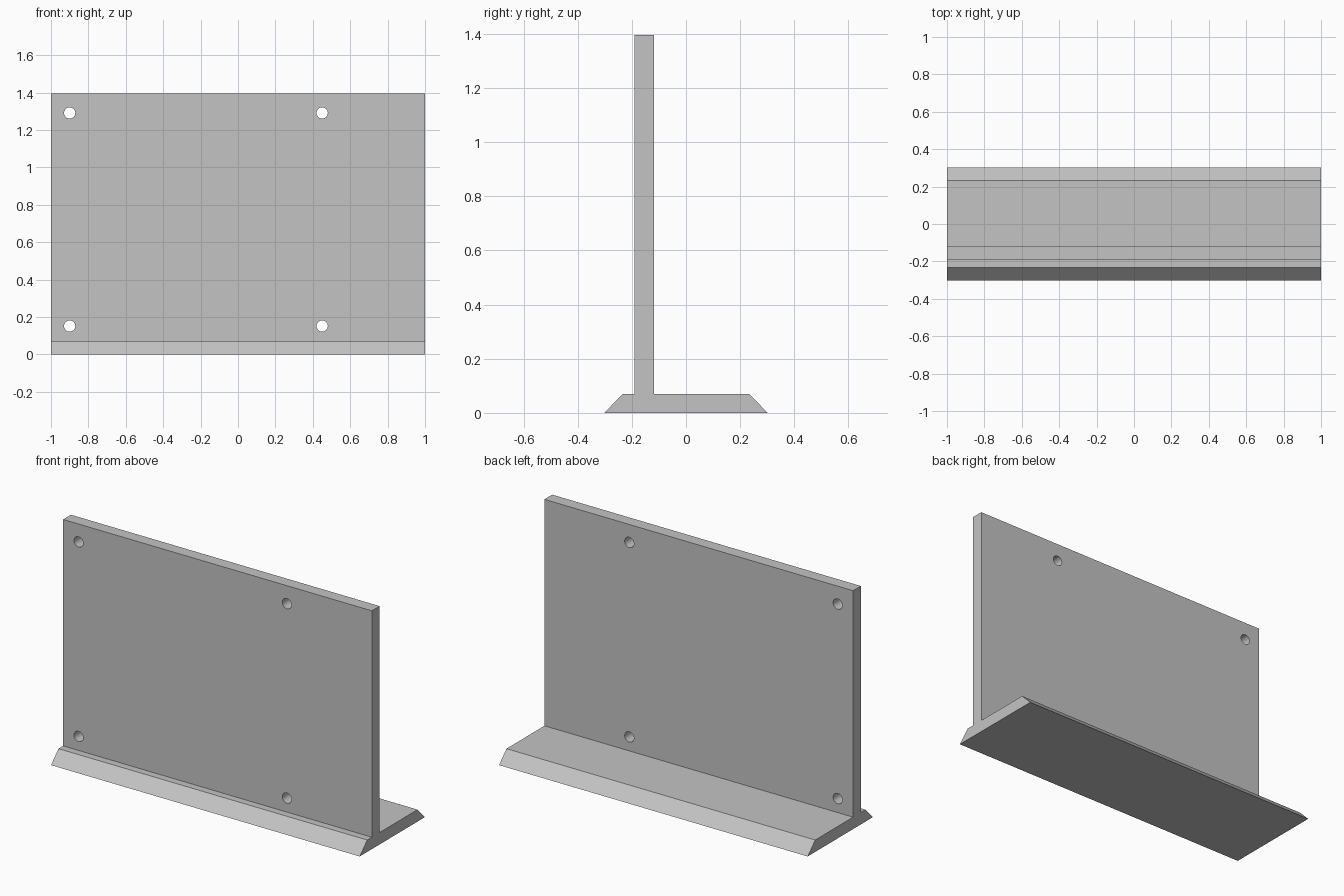
import bpy, bmesh
from math import pi
from mathutils import Matrix, Vector

cube = bpy.data.objects.get("Cube")
if cube:
    bpy.data.objects.remove(cube, do_unlink=True)

LENGTH = 2.0
BASE_Y, BASE_TOP_Y, BASE_Z = 0.302, 0.233, 0.07
PLATE_FRONT, PLATE_BACK, HEIGHT = -0.19, -0.118, 1.396
HOLE_RADIUS = 0.03

grey = bpy.data.materials.new("plain grey")
grey.use_nodes = True
colour = (0.55, 0.55, 0.55, 1)
grey.diffuse_color = colour
grey.node_tree.nodes["Principled BSDF"].inputs["Base Color"].default_value = colour


def add_object(name, bm):
    bmesh.ops.recalc_face_normals(bm, faces=bm.faces)
    mesh = bpy.data.meshes.new(name)
    bm.to_mesh(mesh)
    bm.free()
    mesh.materials.append(grey)
    obj = bpy.data.objects.new(name, mesh)
    bpy.context.collection.objects.link(obj)
    return obj


# Upright plate on a bevelled foot: one cross-section extruded along x
profile = [(-BASE_Y, 0), (BASE_Y, 0), (BASE_TOP_Y, BASE_Z), (PLATE_BACK, BASE_Z),
           (PLATE_BACK, HEIGHT), (PLATE_FRONT, HEIGHT), (PLATE_FRONT, BASE_Z),
           (-BASE_TOP_Y, BASE_Z)]
bm = bmesh.new()
section = bm.faces.new([bm.verts.new((-LENGTH / 2, y, z)) for y, z in profile])
result = bmesh.ops.extrude_face_region(bm, geom=[section], use_keep_orig=True)
moved = [v for v in result["geom"] if isinstance(v, bmesh.types.BMVert)]
bmesh.ops.translate(bm, verts=moved, vec=(LENGTH, 0, 0))
stand = add_object("mounting_plate_with_foot", bm)

# Four screw holes through the plate
bm = bmesh.new()
middle = (PLATE_FRONT + PLATE_BACK) / 2
for x in (-0.9, 0.45):
    for z in (0.152, 1.291):
        place = Matrix.Translation(Vector((x, middle, z))) @ Matrix.Rotation(pi / 2, 4, "X")
        bmesh.ops.create_cone(bm, cap_ends=True, segments=32, radius1=HOLE_RADIUS,
                              radius2=HOLE_RADIUS, depth=0.2, matrix=place)
cutter = add_object("screw_hole_cutter", bm)
cutter.hide_render = True

cut = stand.modifiers.new("screw holes", "BOOLEAN")
cut.operation = "DIFFERENCE"
cut.solver = "EXACT"
cut.object = cutter

# Bake the holes, drop the cutter, and smooth only the hole walls
bpy.ops.object.select_all(action="DESELECT")
stand.select_set(True)
bpy.context.view_layer.objects.active = stand
bpy.ops.object.modifier_apply(modifier=cut.name)
bpy.data.objects.remove(cutter, do_unlink=True)
bpy.ops.object.shade_smooth_by_angle(angle=pi / 6)
